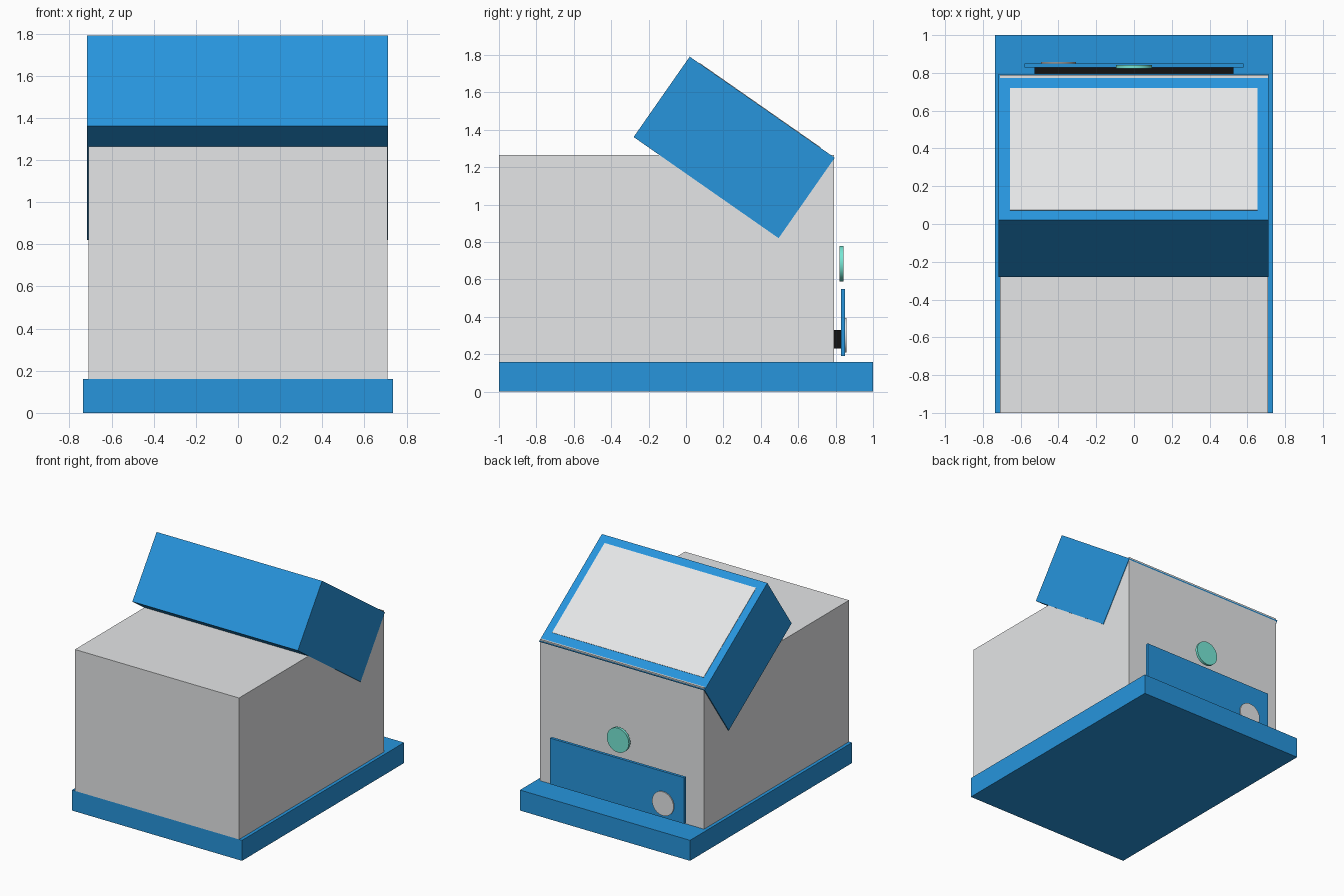
import bpy
from math import radians
from mathutils import Matrix, Vector

if "Cube" in bpy.data.objects:
    bpy.data.objects.remove(bpy.data.objects["Cube"])


def material(name, r, g, b):
    m = bpy.data.materials.new(name)
    m.use_nodes = True
    m.diffuse_color = (r, g, b, 1)
    m.node_tree.nodes["Principled BSDF"].inputs["Base Color"].default_value = (r, g, b, 1)
    return m


BLUE = material("blue", 0.02, 0.30, 0.72)
GREY = material("light grey", 0.78, 0.79, 0.80)
TEAL = material("teal", 0.19, 0.82, 0.68)
BLACK = material("black", 0.006, 0.006, 0.006)


def finish(name, mat):
    ob = bpy.context.object
    ob.name = ob.data.name = name
    ob.data.materials.append(mat)
    return ob


def box(name, mat, center, size, tilt=0.0):
    bpy.ops.mesh.primitive_cube_add(size=1, location=center, rotation=(tilt, 0, 0))
    ob = finish(name, mat)
    ob.data.transform(Matrix.Diagonal((*size, 1)))
    return ob


def disc(name, mat, center, radius, depth):
    bpy.ops.mesh.primitive_cylinder_add(vertices=48, radius=radius, depth=depth,
                                        location=center, rotation=(radians(90), 0, 0))
    ob = finish(name, mat)
    bpy.ops.object.shade_smooth_by_angle(angle=radians(30))
    return ob


# Base slab and main housing
box("base", BLUE, (0, 0, 0.08), (1.47, 2, 0.16))
box("housing", GREY, (0, -0.105, 0.7125), (1.418, 1.79, 1.105))

# Tilted display case with a thin screen plate on its upper face
tilt = radians(-34.9)
center = Vector((-0.002, 0.2575, 1.306))
turn = Matrix.Rotation(tilt, 3, 'X')
box("display_case", BLUE, center, (1.43, 0.945, 0.524), tilt)
box("screen", GREY, center + turn @ Vector((0, -0.015, 0.262)),
    (1.31, 0.79, 0.006), tilt)

# Back panel on its dark mount
box("panel_mount", BLACK, (0, 0.809, 0.28), (1.055, 0.038, 0.10))
box("back_panel", BLUE, (0, 0.839, 0.37), (1.16, 0.022, 0.36))

# Round buttons
disc("teal_button", TEAL, (0, 0.832, 0.685), 0.095, 0.02)
disc("grey_button", GREY, (-0.40, 0.852, 0.302), 0.093, 0.012)
